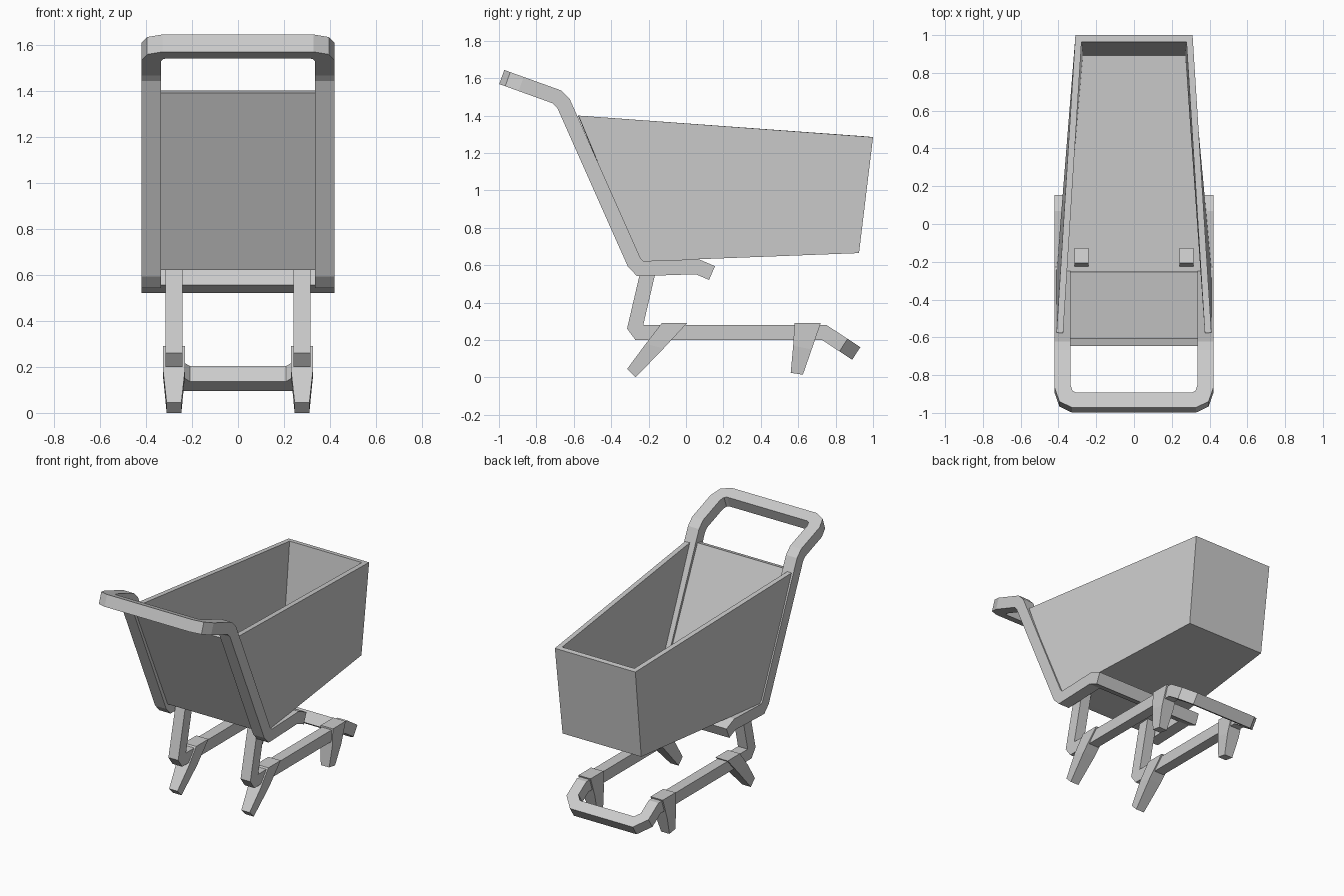
import bpy, bmesh
from mathutils import Vector

if "Cube" in bpy.data.objects:
    bpy.data.objects.remove(bpy.data.objects["Cube"])


def make(name, verts, faces, mirror=False, fix=True):
    me = bpy.data.meshes.new(name)
    me.from_pydata([tuple(v) for v in verts], [], faces)
    if fix:
        bm = bmesh.new()
        bm.from_mesh(me)
        bmesh.ops.recalc_face_normals(bm, faces=bm.faces)
        bm.to_mesh(me)
        bm.free()
    ob = bpy.data.objects.new(name, me)
    bpy.context.collection.objects.link(ob)
    if mirror:
        ob.modifiers.new("mirror", 'MIRROR').use_clip = True
    return ob


def loft(name, rings, cap_start=True, cap_end=True, mirror=True):
    """Skin four-cornered rings into a bar."""
    faces = []
    for r in range(len(rings) - 1):
        a, b = 4 * r, 4 * r + 4
        faces += [(a + i, a + (i + 1) % 4, b + (i + 1) % 4, b + i) for i in range(4)]
    n = 4 * (len(rings) - 1)
    if cap_start:
        faces.append((3, 2, 1, 0))
    if cap_end:
        faces.append((n, n + 1, n + 2, n + 3))
    return make(name, [v for r in rings for v in r], faces, mirror)


def sweep(name, path, tilt, width, height, cap_end):
    """Mitred rectangular bar along half a path that starts at x = 0."""
    pts = [Vector(p) for p in path]
    u = Vector((0, tilt[0], tilt[1])).normalized()
    n = Vector((1, 0, 0)).cross(u)
    ring = [pts[0] + u * width / 2 * a + n * height / 2 * b
            for a, b in ((-1, -1), (1, -1), (1, 1), (-1, 1))]
    rings = [ring]
    for i in range(1, len(pts)):
        d = (pts[i] - pts[i - 1]).normalized()
        m = d
        if i < len(pts) - 1:
            m = (d + (pts[i + 1] - pts[i]).normalized()).normalized()
        ring = [v + d * ((pts[i] - v).dot(m) / d.dot(m)) for v in ring]
        rings.append(ring)
    return loft(name, rings, False, cap_end)


# Closed frame: handle, posts, under-basket rails and cross bar
def on_handle(x, y):
    return (x, y, 1.50 + (-0.69 - y) * 0.36)


X = 0.3775
sweep("handle_frame",
      [on_handle(0, -0.945), on_handle(0.318, -0.945), on_handle(0.360, -0.925),
       on_handle(X, -0.875), (X, -0.69, 1.50), (X, -0.655, 1.465),
       (X, -0.277, 0.615), (X, -0.245, 0.582), (X, 0.06, 0.592),
       (X, 0.10, 0.575), (0, 0.10, 0.575)],
      (-1, 0.36), 0.085, 0.08, False)


# Lower frame: front bumper bar, side rails and posts rising through the floor
def on_bumper(x, y):
    return (x, y, 0.24 - (y - 0.74) * 0.655)


X = 0.278
sweep("lower_frame",
      [on_bumper(0, 0.879), on_bumper(0.225, 0.879), on_bumper(X, 0.83),
       (X, 0.74, 0.24), (X, -0.25, 0.24), (X, -0.272, 0.27), (X, -0.167, 0.72)],
      (1, -0.655), 0.075, 0.08, True)

# Open basket shell: sides, floor and back
half = [(0.41, -0.575, 1.40), (0.41, -0.25, 0.62), (0.303, 0.925, 0.665), (0.31, 1.0, 1.285)]
verts = [(s * x, y, z) for s in (-1, 1) for x, y, z in half]
basket = make("basket", verts,
              [(4, 5, 6, 7), (3, 2, 1, 0), (2, 6, 5, 1), (3, 7, 6, 2)], fix=False)
sol = basket.modifiers.new("walls", 'SOLIDIFY')
sol.thickness = 0.035
sol.offset = -1
sol.use_even_offset = True

# Panel between the posts
profile = [(-0.645, 1.39), (-0.605, 1.40), (-0.25, 0.62), (-0.295, 0.62)]
loft("basket_front_panel", [[(x, y, z) for y, z in profile] for x in (-0.34, 0.34)],
     mirror=False)

# Tapered legs: (near y, near z, far y, far z, half width) from top to foot
legs = {
    "front_leg": [(-0.13, 0.29, 0.005, 0.29, 0.047), (-0.215, 0.18, -0.12, 0.155, 0.047),
                  (-0.315, 0.045, -0.27, 0.0, 0.032)],
    "back_leg": [(0.58, 0.29, 0.72, 0.29, 0.047), (0.573, 0.17, 0.672, 0.15, 0.047),
                 (0.56, 0.025, 0.625, 0.015, 0.032)],
}
for name, rows in legs.items():
    loft(name, [[(X - w, y0, z0), (X + w, y0, z0), (X + w, y1, z1), (X - w, y1, z1)]
                for y0, z0, y1, z1, w in rows])
